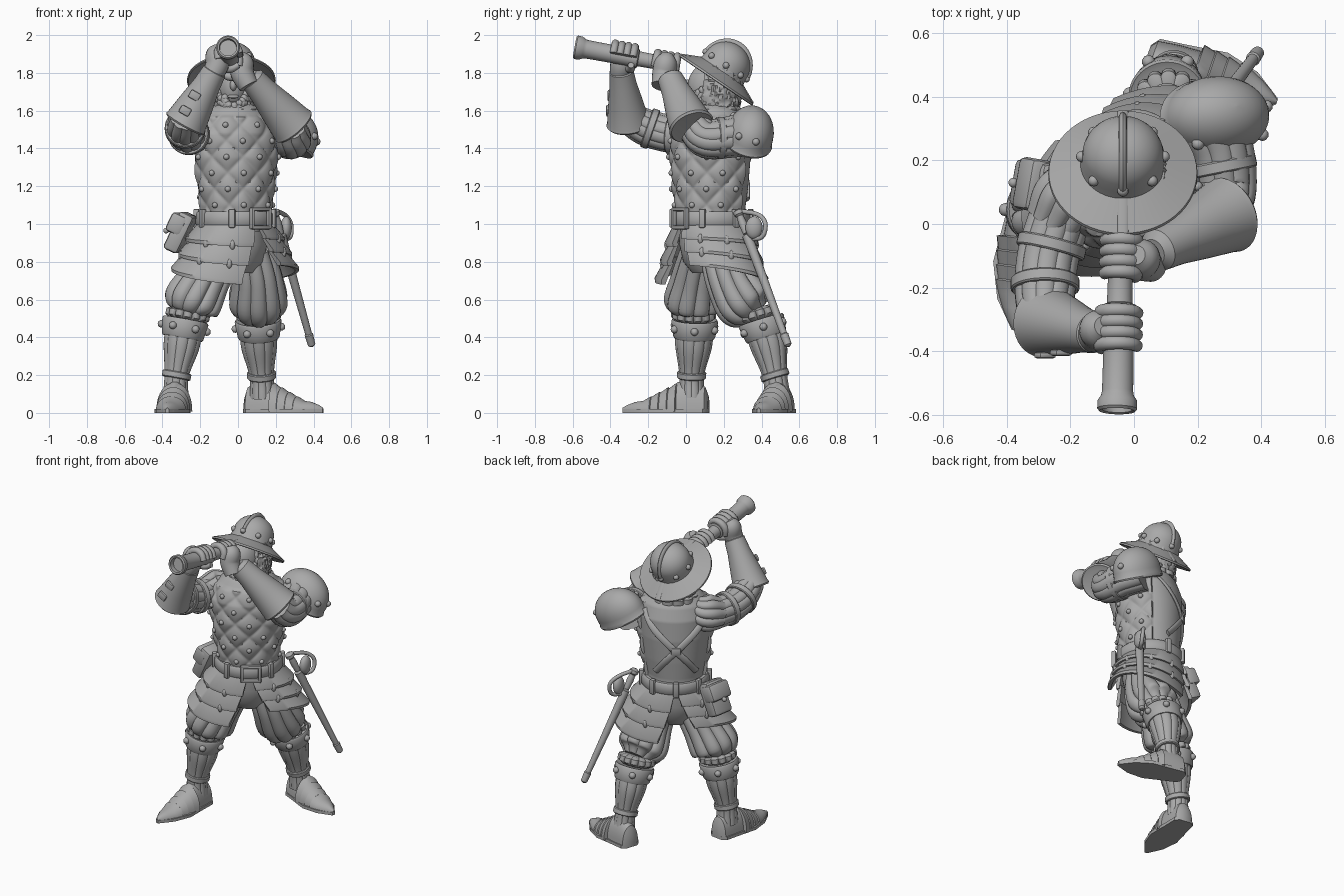
import bpy, bmesh, math, random
from math import sin, cos, pi, radians
from mathutils import Vector, Matrix

random.seed(4)
cube = bpy.data.objects.get("Cube")
if cube:
    bpy.data.objects.remove(cube, do_unlink=True)

grey = bpy.data.materials.new("sculpt_grey")
grey.use_nodes = True
grey.diffuse_color = (0.4, 0.4, 0.4, 1)
grey.node_tree.nodes["Principled BSDF"].inputs["Base Color"].default_value = grey.diffuse_color
V = Vector
X, Y, Z = V((1, 0, 0)), V((0, 1, 0)), V((0, 0, 1))

# The body is turned toward its own left
TURN = radians(36)
FRONT, LEFT = V((sin(TURN), -cos(TURN), 0)), V((cos(TURN), sin(TURN), 0))
MID = V((-0.015, 0.135, 0))


def finish(name, bm):
    bmesh.ops.recalc_face_normals(bm, faces=bm.faces)
    mesh = bpy.data.meshes.new(name)
    bm.to_mesh(mesh)
    bm.free()
    mesh.materials.append(grey)
    ob = bpy.data.objects.new(name, mesh)
    bpy.context.collection.objects.link(ob)
    bpy.ops.object.select_all(action='DESELECT')
    ob.select_set(True)
    bpy.context.view_layer.objects.active = ob
    bpy.ops.object.shade_smooth_by_angle(angle=radians(40))


def loft(name, rings):
    bm = bmesh.new()
    vs = [[bm.verts.new(p) for p in ring] for ring in rings]
    n = len(vs[0])
    for a, b in zip(vs, vs[1:]):
        for i in range(n):
            j = (i + 1) % n
            bm.faces.new((a[i], a[j], b[j], b[i]))
    bm.faces.new(vs[0][::-1])
    bm.faces.new(vs[-1])
    finish(name, bm)


def ring(c, u, v, r, n, flutes=0, depth=0.0, flat=1):
    out = []
    for i in range(n):
        a = 2 * pi * i / n
        k = r * (1 - depth + depth * abs(sin(flutes * a / 2)) ** 0.6)
        out.append(c + u * (cos(a) * k) + v * (sin(a) * k * flat))
    return out


def frame(t, ref=None):
    ref = ref or (Y if abs(t.z) > 0.6 else Z)
    u = ref.cross(t).normalized()
    return u, t.cross(u).normalized()


def tube(name, pts, flutes=0, depth=0.12, ref=None, flat=1, steps=6, n=24):
    """Loft round sections along a smooth path of (x, y, z, radius)."""
    p = [V(q) for q in pts]
    p = [p[0] * 2 - p[1]] + p + [p[-1] * 2 - p[-2]]
    path = []
    for i in range(1, len(p) - 2):
        a, b, c, d = p[i - 1:i + 3]
        for s in range(steps + (i == len(p) - 3)):
            t = s / steps
            path.append((b * 2 + (c - a) * t + (a * 2 - b * 5 + c * 4 - d) * t**2
                         + (b * 3 - a - c * 3 + d) * t**3) / 2)
    if ref is None:
        w = (path[-1] - path[0]).xyz.normalized()
        ref = Y if abs(w.z) > 0.6 else Z
    rings = []
    for i, q in enumerate(path):
        t = (path[min(i + 1, len(path) - 1)].xyz - path[max(i - 1, 0)].xyz).normalized()
        u, v = frame(t, ref)
        rings.append(ring(q.xyz, u, v, max(q.w, 0.002), flutes * 8 or n, flutes, depth, flat))
    loft(name, rings)


def lathe(name, base, axis, profile, n=40, **kw):
    """Turn a profile of (distance, radius) around an axis."""
    axis = V(axis).normalized()
    u, v = frame(axis)
    loft(name, [ring(V(base) + axis * h, u, v, max(r, 0.001), n, **kw) for h, r in profile])


def band(name, c, axis, r, w=0.02, thick=0.012):
    e = thick * 0.4
    lathe(name, c, axis, [(-w, r), (-w, r + thick - e), (e - w, r + thick),
                          (w - e, r + thick), (w, r + thick - e), (w, r)])


def blobs(name, points, size):
    bm = bmesh.new()
    for p in points:
        m = Matrix.Translation(p) @ Matrix.Diagonal((*size, 1))
        bmesh.ops.create_icosphere(bm, subdivisions=2 if len(points) > 1 else 4, radius=1, matrix=m)
    finish(name, bm)


def box(name, c, size, rot=Matrix(), bevel=0.008):
    bm = bmesh.new()
    m = Matrix.Translation(c) @ rot @ Matrix.Diagonal((*size, 1))
    bmesh.ops.create_cube(bm, size=1, matrix=m)
    bmesh.ops.bevel(bm, geom=bm.edges[:], offset=bevel, segments=2, affect='EDGES', profile=0.5)
    finish(name, bm)


# Torso: quilted front, plain back
TORSO = [(0.96, 0.185, 0.18), (1.08, 0.18, 0.178), (1.2, 0.202, 0.19), (1.35, 0.22, 0.2),
         (1.48, 0.23, 0.193), (1.56, 0.2, 0.165), (1.61, 0.15, 0.13), (1.64, 0.1, 0.1)]


def skin(a, z, out=0.0):
    for lo, hi in zip(TORSO, TORSO[1:]):
        if z <= hi[0] or hi is TORSO[-1]:
            t = (z - lo[0]) / (hi[0] - lo[0])
            w, d = (lo[k] + (hi[k] - lo[k]) * t + out for k in (1, 2))
            return MID + FRONT * (cos(a) * d) + LEFT * (sin(a) * w) + Z * z


def quilt(a, z):
    if abs(a) > 1.9 or z > 1.57:
        return 0.0
    p, q = 4 * a, 18.5 * (z - 1.1)
    return 0.02 * abs(sin(p + q) * sin(p - q)) ** 0.45


rows = [0.96 + 0.68 * i / 84 for i in range(85)]
turn = [2 * pi * i / 160 - pi for i in range(160)]
loft("quilted_torso", [[skin(a, z, quilt(a, z)) for a in turn] for z in rows])
blobs("torso_studs", [skin(s * pi / 8, 1.1 + t * pi / 37, 0.02) for s in range(-4, 5)
                      for t in range(6) if (s + t) % 2], (0.016,) * 3)
for side in (-1, 1):
    path = [(*skin(pi + side * (1.1 - 0.45 * i), 1.53 - 0.1 * i, 0.006), 0.024) for i in range(5)]
    tube("back_strap", path, ref=FRONT, flat=0.45)
box("strap_buckle", skin(pi, 1.29, 0.012), (0.06, 0.02, 0.05), Matrix.Rotation(TURN, 4, 'Z'))
lathe("collar", (-0.02, 0.15, 1.58), Z, [(0, 0.15), (0.03, 0.15), (0.05, 0.12)], 96, flutes=12, depth=0.1)

# Belt, buckle and loops
heights = [(0.99, 0), (0.99, 0.02), (1.0, 0.028), (1.055, 0.028), (1.065, 0.02), (1.065, 0)]
loft("belt", [[skin(a, z, o) for a in turn] for z, o in heights])
yaw = Matrix.Rotation(TURN, 4, 'Z')
buckle = skin(0.05, 1.03, 0.035)
for s in (-1, 1):
    box("buckle_side", buckle + LEFT * 0.055 * s, (0.02, 0.03, 0.115), yaw)
    box("buckle_bar", buckle + Z * 0.048 * s, (0.12, 0.03, 0.02), yaw)
for a in (-2.4, -1.6, -0.7, 0.7, 1.6, 2.4, pi):
    box("belt_loop", skin(a, 1.03, 0.028), (0.035, 0.03, 0.1), Matrix.Rotation(TURN + a, 4, 'Z'))


# Plated skirt in two halves, wide over the hips and split at front and back
def skirt_point(a, flare, out, z):
    tip = (1.0 - z) * 0.2 * cos(a) * (1 if a > 0 else -1)
    return (MID + FRONT * (cos(a) * (0.19 + 0.04 * flare + out))
            + LEFT * (sin(a) * (0.195 + 0.16 * flare + out)) + Z * (z + tip))


clasps = []
for side, name in ((-1, "right_skirt_plate"), (1, "left_skirt_plate")):
    for i in range(3):
        top, low, flare = 1.0 - 0.085 * i, 0.9 - 0.085 * i, 0.3 * i
        rings = []
        for k in range(33):
            f = k / 32
            tops, lows = (side * (g + (pi - 1.9 * g) * f) for g in (0.05 + 0.1 * i, 0.14 + 0.1 * i))
            rings.append([skirt_point(tops, flare, -0.012, top), skirt_point(lows, flare + 0.4, 0, low),
                          skirt_point(lows, flare + 0.4, 0.02, low), skirt_point(lows, flare + 0.4, 0.022, low + 0.018),
                          skirt_point(tops, flare, 0.008, top)])
        loft(name, rings)
        if i:
            clasps += [skirt_point(side * a, flare + 0.05, 0.016, top - 0.01) for a in (0.6, 1.2, 1.9, 2.5)]
blobs("skirt_clasps", clasps, (0.015, 0.015, 0.028))
lathe("hips", MID + Z * 0.74, Z, [(0, 0.1), (0.06, 0.15), (0.15, 0.17), (0.26, 0.17)])

# Legs, listed hip to ankle
LEGS = {
    "right": [(-0.09, 0.09, 0.86), (-0.175, 0.06, 0.71), (-0.245, 0.04, 0.58), (-0.265, 0.04, 0.525),
              (-0.285, 0.045, 0.45), (-0.3, 0.04, 0.35), (-0.325, 0.03, 0.2), (-0.33, 0.03, 0.08)],
    "left": [(0.07, 0.19, 0.86), (0.1, 0.24, 0.71), (0.108, 0.315, 0.58), (0.11, 0.37, 0.525),
             (0.108, 0.41, 0.45), (0.112, 0.44, 0.35), (0.125, 0.47, 0.2), (0.13, 0.485, 0.08)]}
FEET = {"right": ((-0.315, 0.12), (-0.375, -0.335)), "left": ((0.04, 0.525), (0.45, 0.385))}
for side, leg in LEGS.items():
    tube(side + "_breeches", [(*p, r) for p, r in zip(leg, (0.12, 0.14, 0.158, 0.09))], 10, 0.13)
    knee, calf, ankle = V(leg[4]), V(leg[5]), V(leg[6])
    down = (ankle - V(leg[3])).normalized()
    lathe(side + "_knee_ruffle", V(leg[3]), down,
          [(-0.025, 0.09), (-0.01, 0.12), (0.02, 0.12), (0.04, 0.09)], 112, flutes=14, depth=0.12)
    lathe(side + "_knee_band", knee, down, [(-0.04, 0.1), (-0.045, 0.118), (-0.035, 0.124),
                                            (0.045, 0.112), (0.055, 0.106), (0.05, 0.09)])
    u, v = frame(down)
    blobs(side + "_knee_studs", ring(knee, u, v, 0.122, 6), (0.021,) * 3)
    tube(side + "_greave", [(*p, r) for p, r in zip(leg[4:], (0.1, 0.097, 0.066, 0.07))], 10, 0.06)
    band(side + "_ankle_strap", ankle, down, 0.065, 0.018)
    heel, toe = (V((*p, 0.008)) for p in FEET[side])
    along = toe - heel
    across = Z.cross(along).normalized()
    # Overlapping toe plates step down to a point
    stations = [(0, 0.035, 0.08), (0.04, 0.06, 0.13), (0.2, 0.07, 0.17), (0.36, 0.074, 0.155)]
    for i in range(4):
        f = 0.37 + 0.1 * i
        stations += [(f, 0.096 - 0.005 * i, 0.152 - 0.024 * i), (f + 0.09, 0.086 - 0.006 * i, 0.122 - 0.022 * i)]
    stations += [(0.85, 0.05, 0.05), (0.94, 0.028, 0.035), (1, 0.006, 0.02)]
    loft(side + "_armoured_shoe", [[heel + along * t + across * (cos(pi * i / 16) * w) + Z * (sin(pi * i / 16) ** 0.9 * h)
                                    for i in range(17)] for t, w, h in stations])
    sole = [(0, 0.04), (0.05, 0.068), (0.25, 0.078), (0.55, 0.096), (0.8, 0.068), (1, 0.01)]
    loft(side + "_sole", [[heel + along * t + across * w * s + Z * h for s, h in
                           ((-1, -0.008), (1, -0.008), (1, 0.012), (-1, 0.012))] for t, w in sole])

# Right arm reaches forward, left arm folds across
tube("right_shoulder_puff", [(-0.14, 0.12, 1.52, 0.08), (-0.2, 0.08, 1.49, 0.12), (-0.25, 0.0, 1.47, 0.1)], 10, 0.15)
tube("right_sleeve", [(-0.23, 0.03, 1.47, 0.1), (-0.27, -0.1, 1.48, 0.1), (-0.28, -0.22, 1.515, 0.097),
                      (-0.275, -0.31, 1.57, 0.085)], 10, 0.07)
band("right_sleeve_band", (-0.26, -0.07, 1.475), (-0.25, -1, 0.1), 0.098)
band("right_elbow_band", (-0.28, -0.19, 1.505), (0, -1, 0.35), 0.096)
tube("left_sleeve", [(0.22, 0.33, 1.48, 0.12), (0.27, 0.23, 1.46, 0.11), (0.285, 0.11, 1.45, 0.103),
                     (0.27, 0.04, 1.51, 0.09)], 10, 0.07)
band("left_sleeve_band", (0.275, 0.18, 1.455), (0.2, -1, 0), 0.1)
cuff = [(0, 0.08), (-0.006, 0.108), (0.004, 0.116), (0.018, 0.111), (0.12, 0.094), (0.24, 0.072), (0.32, 0.064), (0.34, 0.04)]
lathe("right_gauntlet_cuff", (-0.28, -0.305, 1.53), (0.145, -0.035, 0.26), cuff)
lathe("left_gauntlet_cuff", (0.295, 0.03, 1.515), (-0.235, -0.12, 0.27), [(h * 1.1, r * 1.06) for h, r in cuff])
for i in range(2):
    box("cuff_buckle", (-0.28 + 0.05 * i, -0.413 + 0.008 * i, 1.6 + 0.08 * i), (0.06, 0.02, 0.045),
        Matrix.Rotation(radians(30), 4, 'Y'))

# Left shoulder plate: a broad oval shell
out = V((0.42, 0.22, 0.85)).normalized()
centre = V((0.26, 0.338, 1.475))
dome = [(-0.05, 0.15), (-0.055, 0.172), (-0.045, 0.177), (-0.03, 0.17)]
dome += [(0.15 * sin(a / 16 * pi), 0.17 * cos(a / 16 * pi)) for a in range(9)]
lathe("left_shoulder_plate", centre, out, dome, flat=0.74)
u, v = frame(out)
blobs("shoulder_studs", [centre + out * 0.04 + u * cos(a) * 0.162 + v * sin(a) * 0.12
                         for a in (-2.2, -1.4, -0.6, 0.2)], (0.02,) * 3)

# Spyglass
NEAR, FAR = V((-0.04, -0.02, 1.832)), V((-0.053, -0.585, 1.936))
axis = (NEAR - FAR).normalized()
lathe("spyglass", FAR, axis, [(0.03, 0.044), (0, 0.046), (-0.004, 0.056), (0.004, 0.063), (0.03, 0.062),
                              (0.045, 0.052), (0.06, 0.049), (0.3, 0.047), (0.31, 0.052), (0.335, 0.052),
                              (0.34, 0.04), (0.5, 0.037), (0.51, 0.043), (0.56, 0.043)])

# Gripping hands
side_dir = (X - axis * X.dot(axis)).normalized()
up_dir = side_dir.cross(axis)
for name, start, flip, r in (("right", 0.205, -1, 0.058), ("left", 0.435, 1, 0.05)):
    for j in range(4):
        c = FAR + axis * (start + 0.035 * j)
        pts = []
        for k in range(6):
            a = radians(-25 + 40 * k)
            pts.append((*(c + side_dir * (cos(a) * r * flip) + up_dir * (sin(a) * r)), 0.027 - 0.001 * k))
        tube(name + "_finger", pts, ref=axis, steps=3, n=12)
    c = FAR + axis * (start + 0.052)
    knuckle = c + side_dir * 0.064 * flip
    tube(name + "_palm", [(*(knuckle + side_dir * 0.035 * flip - up_dir * 0.12), 0.06),
                          (*(knuckle - up_dir * 0.05), 0.07), (*(knuckle + up_dir * 0.01), 0.067),
                          (*(knuckle + up_dir * 0.05 - side_dir * 0.015 * flip), 0.035)], steps=4)
    tube(name + "_thumb", [(*(knuckle - up_dir * 0.05 + axis * 0.03), 0.028), (*(c - up_dir * 0.06 + axis * 0.05), 0.026),
                           (*(c - side_dir * 0.05 * flip - up_dir * 0.04 + axis * 0.05), 0.018)], ref=axis)

# Head with rough mail hood and beard
blobs("face", [V((-0.025, 0.125, 1.73))], (0.085, 0.115, 0.125))
blobs("nose", [V((-0.025, 0.01, 1.735))], (0.018, 0.025, 0.03))
blobs("lips", [V((-0.025, 0.025, 1.675))], (0.03, 0.015, 0.01))
hood = []
for i in range(26):
    f = i / 25
    c, r = V((-0.025, 0.15 + 0.03 * f, 1.57 + 0.27 * f)), 0.122 + 0.015 * sin(pi * f)
    hood.append([c + V((cos(a) * r, sin(a) * r * (0.62 if sin(a) < -0.6 and 0.3 < f else 0.98), 0))
                 * random.uniform(0.94, 1.05) for a in turn[::2]])
loft("mail_hood", hood)
curls = [V((-0.025 + 0.095 * sin(a), 0.135 - 0.11 * cos(a), 1.605 + 0.09 * abs(sin(a)) + random.uniform(-0.025, 0.025)))
         for a in [random.uniform(-1.4, 1.4) for _ in range(70)]]
blobs("beard_curls", curls, (0.02,) * 3)

# Brimmed helmet tipped backward, with crest and rivets
tilt = radians(34)
crown = V((0, sin(tilt), cos(tilt)))
ahead = V((0, -cos(tilt), sin(tilt)))
seat = V((-0.035, 0.187, 1.802))
profile = [(-0.02, 0.12), (-0.055, 0.228), (-0.052, 0.235), (-0.042, 0.233), (0.0, 0.15), (0.008, 0.134), (0.035, 0.13)]
profile += [(0.05 + 0.12 * sin(a * pi / 16), 0.128 * cos(a * pi / 16)) for a in range(1, 9)]
lathe("helmet", seat, crown, profile, 56)
arc = [(*(seat + crown * (0.03 + 0.138 * sin(a * pi / 10)) + ahead * (0.123 * cos(a * pi / 10))), 0.025) for a in range(11)]
tube("helmet_crest", arc, ref=X, flat=0.6, steps=3, n=12)
for s in (1, -1):
    tube("brim_ridge", [(*(seat + ahead * s * 0.13 + crown * 0.004), 0.022), (*(seat + ahead * s * 0.228 - crown * 0.042), 0.02)],
         ref=crown, flat=0.4)
u, v = frame(crown)
blobs("helmet_rivets", ring(seat + crown * 0.045, u, v, 0.13, 8), (0.018,) * 3)

# Sword at the left hip with a looped guard
tip, throat = V((0.39, 0.54, 0.36)), V((0.225, 0.32, 0.95))
blade = (throat - tip).normalized()
lathe("scabbard", tip, blade, [(-0.01, 0.008), (0, 0.02), (0.06, 0.023), (0.065, 0.018), (0.55, 0.025), (0.64, 0.027)], 16)
lathe("sword_grip", throat, blade, [(0, 0.018), (0.06, 0.022), (0.1, 0.018), (0.11, 0.028), (0.13, 0.028), (0.14, 0.012)], 16)
bow = [(0, 0, -0.03), (0.05, 0.08, -0.02), (0.055, 0.1, 0.05), (0.02, 0.06, 0.1), (-0.035, -0.045, 0.12)]
tube("guard_loop", [(*(throat + V(p)), 0.014) for p in bow], ref=V((1, -1, 0)), n=10)
blobs("guard_shell", [throat + V((0.03, 0.04, 0.03))], (0.03, 0.045, 0.06))

# Satchel on the right hip
lean = Matrix.Rotation(radians(-10), 4, 'Z') @ Matrix.Rotation(radians(26), 4, 'Y')
box("satchel", (-0.305, 0.12, 0.955), (0.085, 0.15, 0.22), lean, 0.02)
box("satchel_flap", (-0.315, 0.123, 1.0), (0.09, 0.165, 0.11), lean, 0.02)
blobs("satchel_button", [V((-0.38, 0.13, 0.965))], (0.015,) * 3)
